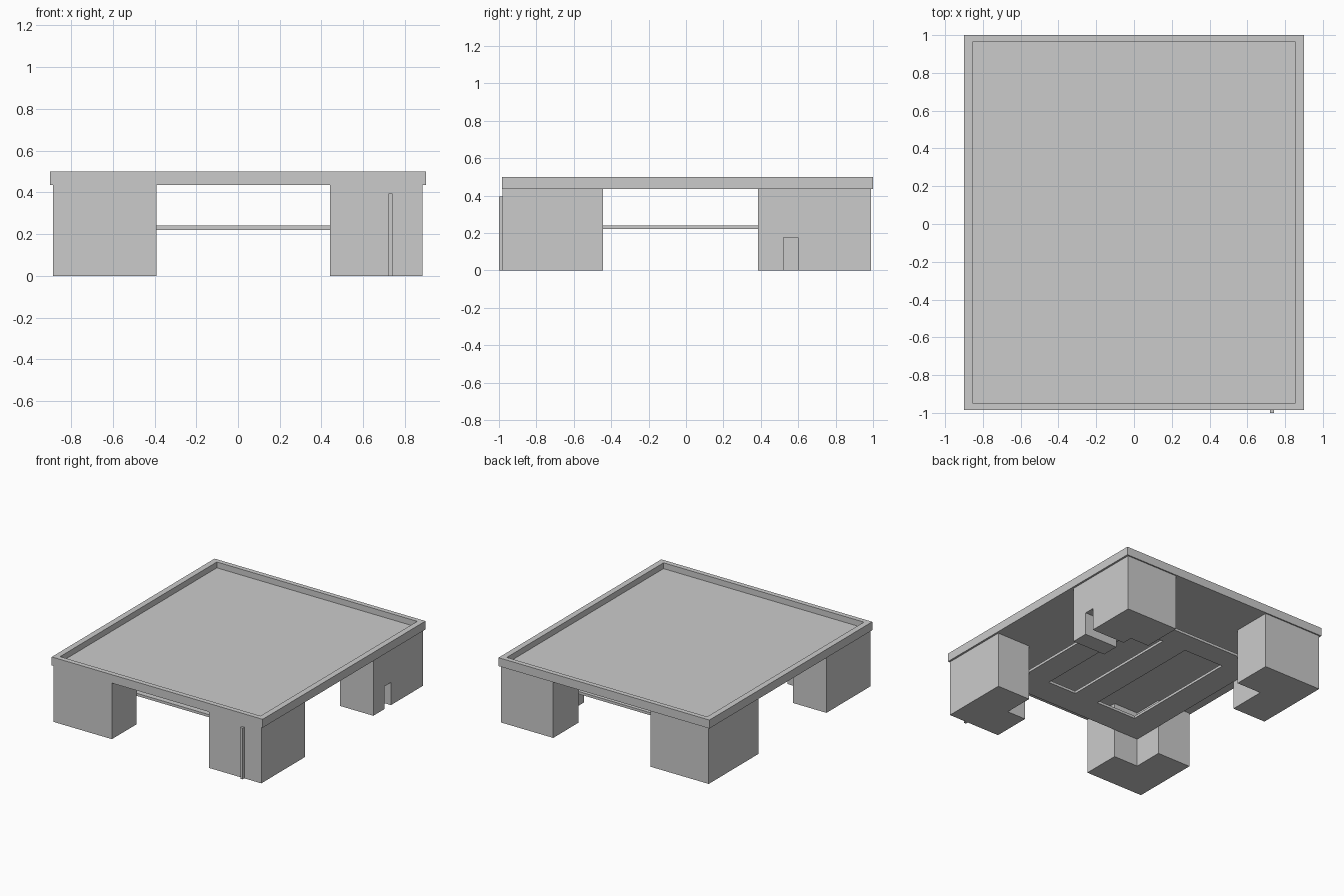
import bpy

if "Cube" in bpy.data.objects:
    bpy.data.objects.remove(bpy.data.objects["Cube"])


def prism(name, outline, z0, z1):
    """Extrude a flat outline (x, y points) from z0 up to z1."""
    n = len(outline)
    verts = [(x, y, z) for z in (z0, z1) for x, y in outline]
    area = sum(outline[i][0] * outline[(i + 1) % n][1] - outline[(i + 1) % n][0] * outline[i][1]
               for i in range(n))
    faces = [list(range(n))[::-1], list(range(n, 2 * n))]
    faces += [[i, (i + 1) % n, n + (i + 1) % n, n + i] for i in range(n)]
    if area < 0:  # keep normals outward for mirrored outlines
        faces = [f[::-1] for f in faces]
    mesh = bpy.data.meshes.new(name)
    mesh.from_pydata(verts, [], faces)
    obj = bpy.data.objects.new(name, mesh)
    bpy.context.collection.objects.link(obj)
    return obj


def box(name, x, y, z):
    return prism(name, [(x[0], y[0]), (x[1], y[0]), (x[1], y[1]), (x[0], y[1])], *z)


def cut(obj, x, y, z):
    """Remove a box-shaped volume from obj."""
    cutter = box("cutter", x, y, z)
    cutter.hide_render = True
    mod = obj.modifiers.new("cut", 'BOOLEAN')
    mod.operation = 'DIFFERENCE'
    mod.solver = 'EXACT'
    mod.object = cutter
    bpy.context.view_layer.objects.active = obj
    bpy.ops.object.modifier_apply(modifier=mod.name)
    bpy.data.objects.remove(cutter)


# Tabletop with a shallow tray sunk into it
top = box("tabletop", (-0.9, 0.9), (-0.985, 1.0), (0.435, 0.5))
cut(top, (-0.855, 0.855), (-0.947, 0.963), (0.455, 0.6))

# Four L-shaped corner legs: (outer edge, arm end) on each axis, shared inner corner
SHELF_X, SHELF_Y = 0.6, 0.68
x_sides = {"left": (-0.887, -0.39, -SHELF_X), "right": (0.885, 0.44, SHELF_X)}
y_sides = {"front": (-0.98, -0.445, -SHELF_Y), "back": (0.99, 0.385, SHELF_Y)}
legs = {}
for yn, (yo, ye, yi) in y_sides.items():
    for xn, (xo, xe, xi) in x_sides.items():
        outline = [(xo, yo), (xe, yo), (xe, yi), (xi, yi), (xi, ye), (xo, ye)]
        legs[yn, xn] = prism(f"{yn}_{xn}_leg", outline, 0, 0.435)

# Cable opening through one leg
cut(legs["back", "right"], (0.5, 1.0), (0.52, 0.6), (-0.1, 0.175))

# Lower shelf with two long openings
shelf = box("shelf", (-SHELF_X, SHELF_X), (-SHELF_Y, SHELF_Y), (0.22, 0.24))
for x in ((-0.395, -0.05), (0.155, 0.4)):
    cut(shelf, x, (-0.465, 0.505), (0.1, 0.4))

# Thin upright strip on the front right leg
box("front_strip", (0.72, 0.74), (-1.0, -0.975), (0, 0.395))
